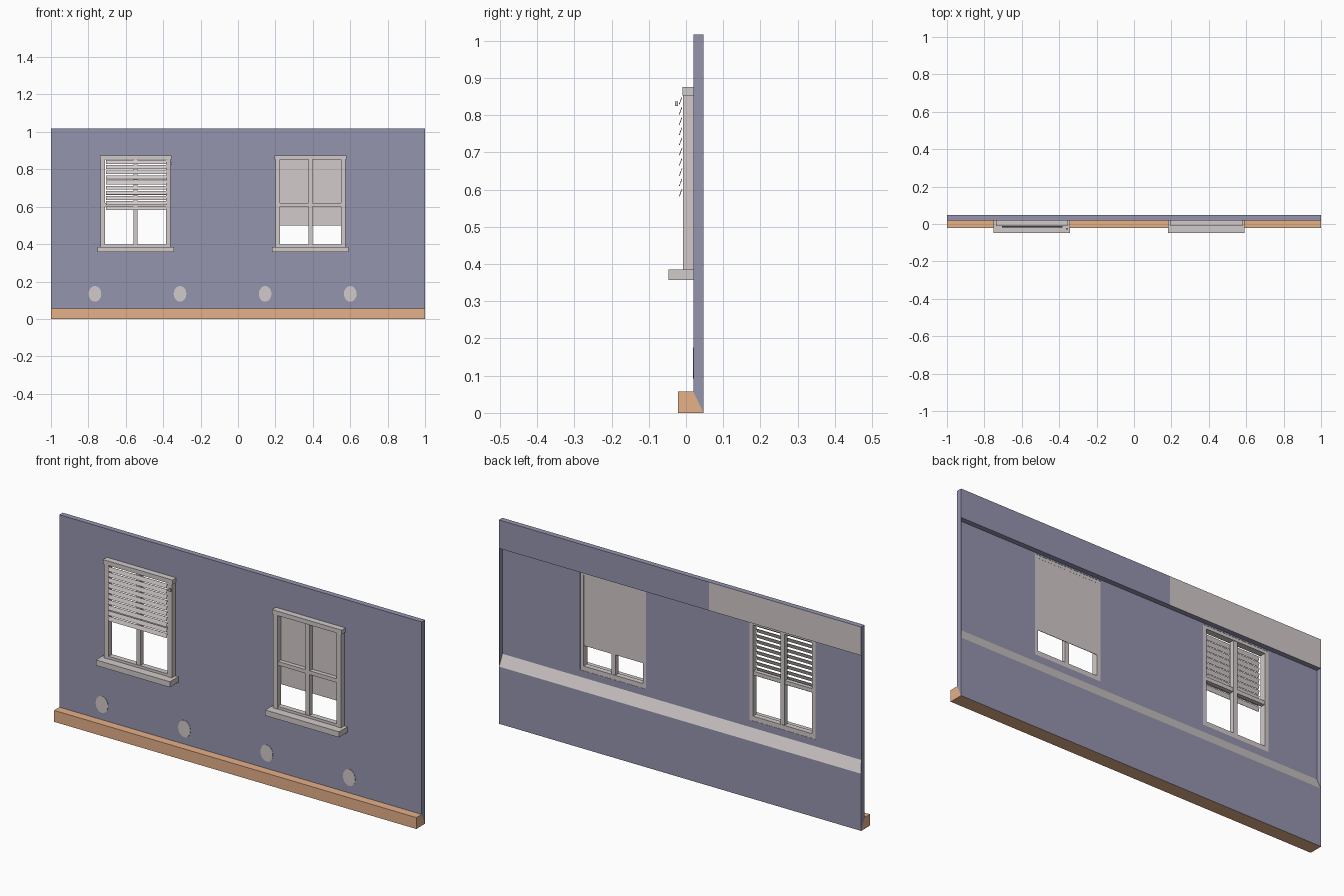
import bpy, bmesh, math
from mathutils import Vector

if "Cube" in bpy.data.objects:
    bpy.data.objects.remove(bpy.data.objects["Cube"])


def material(name, rgb):
    m = bpy.data.materials.new(name)
    m.diffuse_color = (*rgb, 1)
    m.use_nodes = True
    m.node_tree.nodes["Principled BSDF"].inputs["Base Color"].default_value = m.diffuse_color
    return m


BLUE = material("wall blue", (0.30, 0.30, 0.43))
GREY = material("warm grey paint", (0.65, 0.59, 0.59))
WOOD = material("orange wood", (0.78, 0.44, 0.25))


def finish(name, bm, *mats):
    bmesh.ops.recalc_face_normals(bm, faces=bm.faces)
    me = bpy.data.meshes.new(name)
    bm.to_mesh(me)
    bm.free()
    ob = bpy.data.objects.new(name, me)
    for m in mats:
        me.materials.append(m)
    bpy.context.collection.objects.link(ob)
    return ob


def box(name, x, y, z, mat, tilt=0):
    """Box from (min, max) ranges, optionally tilted about its own x axis."""
    bm = bmesh.new()
    bmesh.ops.create_cube(bm, size=1)
    for v in bm.verts:
        v.co = Vector((v.co.x * (x[1] - x[0]), v.co.y * (y[1] - y[0]), v.co.z * (z[1] - z[0])))
    ob = finish(name, bm, mat)
    ob.location = [sum(r) / 2 for r in (x, y, z)]
    ob.rotation_euler.x = tilt
    return ob


def prism(name, profile, x0, x1, *mats):
    """Side profile of (y, z) points extruded along x."""
    bm = bmesh.new()
    f = bm.faces.new([bm.verts.new((x0, y, z)) for y, z in profile])
    r = bmesh.ops.extrude_face_region(bm, geom=[f])
    bmesh.ops.translate(bm, vec=(x1 - x0, 0, 0),
                        verts=[v for v in r["geom"] if isinstance(v, bmesh.types.BMVert)])
    return finish(name, bm, *mats)


WINDOWS = (-0.547, 0.387)          # window centre lines
FRONT, INNER, BACK, TOP = 0.02, 0.022, 0.047, 1.017

# Wall: thin sheet with thick top band, sloped ledge and thick foot at the back
wall = prism("wall", [(FRONT, 0.057), (FRONT, TOP), (BACK, TOP), (BACK, 0.875), (INNER, 0.875),
                      (INNER, 0.34), (BACK, 0.285), (BACK, 0)], -1, 1, BLUE, GREY)
for i, cx in enumerate(WINDOWS):
    cut = box(f"opening_cutter_{i}", (cx - 0.182, cx + 0.182), (-0.1, 0.1), (0.375, 0.868), BLUE)
    cut.hide_render = True
    cut.hide_set(True)
    mod = wall.modifiers.new("opening", "BOOLEAN")
    mod.operation, mod.solver, mod.object = "DIFFERENCE", "EXACT", cut
# The opening cuts only the thin sheet, so the result is baked and the cutters removed
bpy.context.view_layer.update()
baked = bpy.data.meshes.new_from_object(wall.evaluated_get(bpy.context.evaluated_depsgraph_get()))
wall.modifiers.clear()
wall.data = baked
for ob in [o for o in bpy.data.objects if "cutter" in o.name]:
    bpy.data.objects.remove(ob)

# Grey ledge and grey part of the top band on the back
bm = bmesh.new()
bm.from_mesh(wall.data)
band = [f for f in bm.faces if f.normal.y > 0.9 and f.calc_center_median().z > 0.9]
geom = band + list({e for f in band for e in f.edges}) + list({v for f in band for v in f.verts})
bmesh.ops.bisect_plane(bm, geom=geom, plane_co=(-0.16, 0, 0), plane_no=(1, 0, 0))
for f in bm.faces:
    c, n = f.calc_center_median(), f.normal
    ledge = n.y > 0.3 and n.z > 0.2
    patch = n.y > 0.9 and c.z > 0.9 and c.x < -0.16
    f.material_index = 1 if ledge or patch else 0
bm.to_mesh(wall.data)
bm.free()

# Thin end caps closing the recess at the back
for s, side in ((-1, "left"), (1, "right")):
    a, b = sorted((s * 0.998, s * 1.0))
    prism(f"wall_end_{side}", [(INNER, 0.34), (INNER, 0.875), (BACK, 0.875), (BACK, 0.285)], a, b, BLUE)

# Baseboard with sloped back under the wall
prism("baseboard", [(-0.022, 0), (-0.022, 0.057), (FRONT, 0.057), (BACK, 0)], -1, 1, WOOD)

# Oval plates low on the wall
for i in range(4):
    bm = bmesh.new()
    bmesh.ops.create_cone(bm, cap_ends=True, segments=20, radius1=1, radius2=1, depth=0.003)
    for v in bm.verts:
        v.co = (v.co.x * 0.034, v.co.z, v.co.y * 0.042)
    ob = finish(f"oval_plate_{i + 1}", bm, GREY)
    ob.location = (-0.765 + 0.455 * i, FRONT, 0.134)

# Window frames
for cx, side in zip(WINDOWS, ("left", "right")):
    def part(name, x, y, z):
        box(f"{side}_window_{name}", (cx + x[0], cx + x[1]), y, z, GREY)
    part("header", (-0.192, 0.192), (-0.01, 0.021), (0.853, 0.875))
    part("sill", (-0.204, 0.204), (-0.047, 0.021), (0.357, 0.385))
    part("bottom_rail", (-0.165, 0.165), (-0.006, 0.021), (0.385, 0.398))
    part("transom", (-0.165, 0.165), (-0.003, 0.018), (0.602, 0.621))
    part("mullion", (-0.011, 0.011), (-0.004, 0.019), (0.398, 0.853))
    for s in (-1, 1):
        a, b = sorted((s * 0.163, s * 0.187))
        part("jamb_a" if s < 0 else "jamb_b", (a, b), (-0.008, 0.021), (0.385, 0.853))

# Roller shade on the right window
box("roller_shade", (0.222, 0.552), (0.0185, 0.0205), (0.5, 0.855), GREY)

# Slatted blind with tilted slats on the left window
for i in range(10):
    z = 0.839 - i * 0.0275
    box(f"blind_slat_{i + 1}", (-0.706, -0.382), (-0.0155, -0.0135), (z - 0.0105, z + 0.0105),
        GREY, tilt=-math.radians(20))
box("blind_knob", (-0.363, -0.353), (-0.03, -0.021), (0.824, 0.836), GREY)
